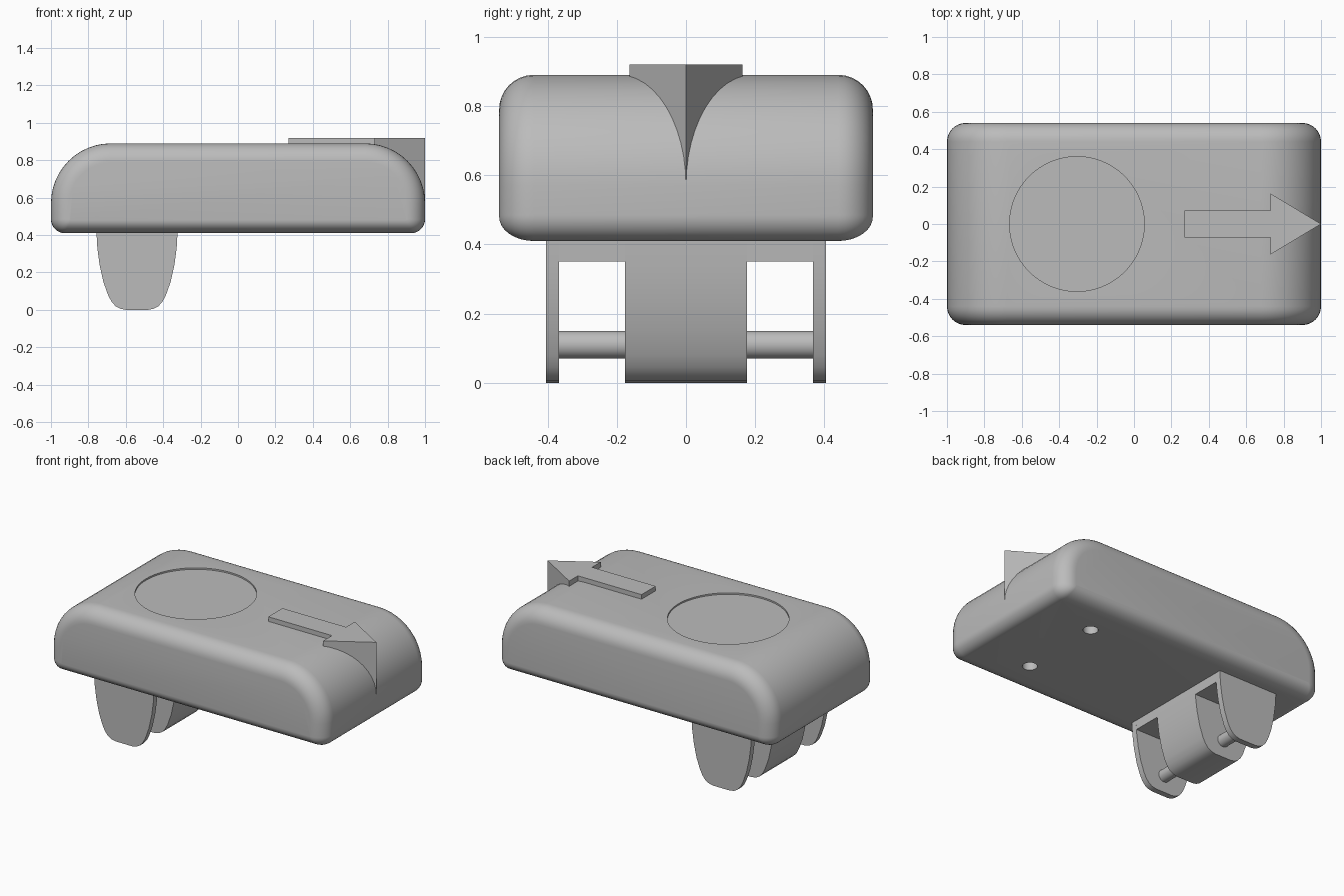
import bpy, bmesh, math
from mathutils import Matrix

if "Cube" in bpy.data.objects:
    bpy.data.objects.remove(bpy.data.objects["Cube"], do_unlink=True)

GREY = (0.5, 0.5, 0.5, 1)
grey = bpy.data.materials.new("plain grey")
grey.use_nodes = True
grey.diffuse_color = GREY
grey.node_tree.nodes["Principled BSDF"].inputs["Base Color"].default_value = GREY


def finish(name, bm, smooth=True):
    bmesh.ops.recalc_face_normals(bm, faces=bm.faces)
    mesh = bpy.data.meshes.new(name)
    bm.to_mesh(mesh)
    bm.free()
    mesh.materials.append(grey)
    obj = bpy.data.objects.new(name, mesh)
    bpy.context.collection.objects.link(obj)
    if smooth:
        shade(obj)
    return obj


def shade(obj):
    bpy.ops.object.select_all(action="DESELECT")
    obj.select_set(True)
    bpy.context.view_layer.objects.active = obj
    bpy.ops.object.shade_smooth_by_angle(angle=math.radians(30))


def loft(name, rings, smooth=True):
    """Skin a row of matching rings and cap both ends."""
    bm = bmesh.new()
    loops = [[bm.verts.new(p) for p in ring] for ring in rings]
    n = len(loops[0])
    for a, b in zip(loops, loops[1:]):
        for i in range(n):
            j = (i + 1) % n
            bm.faces.new((a[i], a[j], b[j], b[i]))
    bm.faces.new(loops[0])
    bm.faces.new(loops[-1])
    return finish(name, bm, smooth)


def cylinder(name, radius, length, loc, along_y=False, segments=48):
    bm = bmesh.new()
    turn = Matrix.Rotation(math.pi / 2, 4, "X") if along_y else Matrix()
    bmesh.ops.create_cone(bm, cap_ends=True, segments=segments, radius1=radius,
                          radius2=radius, depth=length,
                          matrix=Matrix.Translation(loc) @ turn)
    return finish(name, bm)


def body_ring(y, d):
    """Side outline with big top curves and small bottom curves, inset by d."""
    low = 0.7 * d
    x1, z0, z1 = 1 - d, 0.41 + low, 0.89 - d
    ring = []
    corners = ((1, 1, 0.32 - d, 0), (-1, 1, 0.32 - d, 90),
               (-1, -1, 0.075 - low, 180), (1, -1, 0.075 - low, 270))
    for sx, sz, r, start in corners:
        cx = sx * (x1 - r)
        cz = z1 - r if sz > 0 else z0 + r
        for k in range(13):
            a = math.radians(start + 7.5 * k)
            ring.append((cx + r * math.cos(a), y, cz + r * math.sin(a)))
    return ring


# Rounded body: inset rings make the soft side edges
HALF, EDGE, STEPS = 0.54, 0.1, 8
side = []
for k in range(STEPS + 1):
    a = math.pi / 2 * k / STEPS
    side.append((HALF - EDGE + EDGE * math.sin(a), EDGE * (1 - math.cos(a))))
rings = [body_ring(-y, d) for y, d in reversed(side)]
rings += [body_ring(y, d) for y, d in side]
body = loft("body", rings, smooth=False)

# Shallow round recess on top and two pin holes underneath
cutters = [cylinder("recess_cutter", 0.36, 0.1, (-0.305, 0, 0.93), segments=96)]
for s in (-1, 1):
    cutters.append(cylinder("pin_hole_cutter", 0.045, 0.4, (0.57, 0.28 * s, 0.4)))
for cutter in cutters:
    cut = body.modifiers.new("cut", "BOOLEAN")
    cut.operation = "DIFFERENCE"
    cut.solver = "EXACT"
    cut.object = cutter
    bpy.context.view_layer.objects.active = body
    bpy.ops.object.modifier_apply(modifier=cut.name)
    cutter.hide_render = True
    bpy.data.objects.remove(cutter, do_unlink=True)
shade(body)

# Raised arrow pointing along the body
half = [(0.27, 0.073), (0.73, 0.073), (0.73, 0.163)]
outline = half + [(1, 0)] + [(x, -y) for x, y in reversed(half)]
loft("arrow", [[(x, y, z) for x, y in outline] for z in (0.57, 0.92)], smooth=False)

# Clasp: tapered centre block and two outer plates share one outline
CX = -0.54
flank = [(0.217, 0.42), (0.212, 0.33), (0.2, 0.24), (0.18, 0.15), (0.155, 0.08),
         (0.137, 0.045), (0.115, 0.02), (0.09, 0.006), (0.06, 0)]


def tab(name, y0, y1):
    shape = flank + [(-x, z) for x, z in reversed(flank)]
    loft(name, [[(CX + x, y, z) for x, z in shape] for y in (y0, y1)])


tab("clasp_block", -0.176, 0.176)
for label, s in (("left", 1), ("right", -1)):
    tab("clasp_plate_" + label, s * 0.367, s * 0.405)

# Bridge joining the clasp tabs under the body
bridge = [(0.213, 0.35), (0.217, 0.42), (-0.217, 0.42), (-0.213, 0.35)]
loft("clasp_bridge", [[(CX + x, y, z) for x, z in bridge] for y in (-0.404, 0.404)],
     smooth=False)

# Axle through the clasp
cylinder("axle", 0.04, 0.75, (CX, 0, 0.11), along_y=True)
